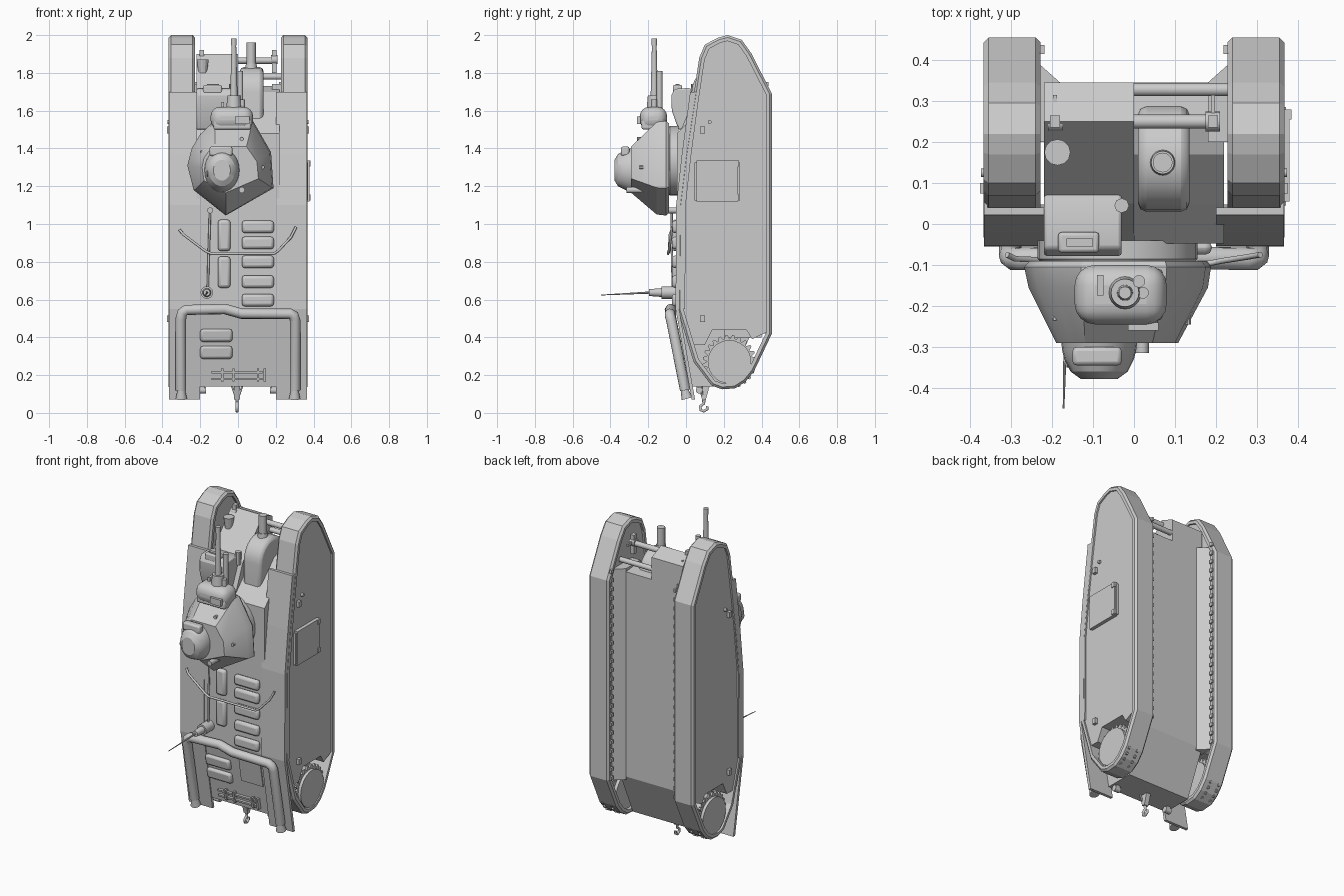
import bpy, bmesh
from math import sin, cos, pi, radians
from mathutils import Vector


def finish(name, bm, bevel=0, smooth=True, segments=2):
    bmesh.ops.recalc_face_normals(bm, faces=bm.faces)
    me = bpy.data.meshes.new(name)
    bm.to_mesh(me)
    bm.free()
    ob = bpy.data.objects.new(name, me)
    bpy.context.collection.objects.link(ob)
    if bevel:
        m = ob.modifiers.new("bevel", 'BEVEL')
        m.width, m.segments = bevel, segments
    if smooth:
        bpy.context.view_layer.objects.active = ob
        ob.select_set(True)
        bpy.ops.object.shade_smooth_by_angle(angle=radians(28))
        ob.select_set(False)
    return ob


def loft(name, rings, loop=False, **kw):
    bm = bmesh.new()
    vs = [[bm.verts.new(p) for p in r] for r in rings]
    n = len(rings[0])
    for a, b in zip(vs, vs[1:] + (vs[:1] if loop else [])):
        for i in range(n):
            bm.faces.new((a[i], a[(i + 1) % n], b[(i + 1) % n], b[i]))
    if not loop:
        bm.faces.new(vs[0])
        bm.faces.new(vs[-1])
    return finish(name, bm, **kw)


def at_x(pts, x):
    return [(x, y, z) for y, z in pts]


def side_prism(name, pts, x0, x1, **kw):
    return loft(name, [at_x(pts, x0), at_x(pts, x1)], **kw)


def box(name, x, y, z, bevel=0, **kw):
    return side_prism(name, [(y[0], z[0]), (y[1], z[0]), (y[1], z[1]), (y[0], z[1])],
                      x[0], x[1], bevel=bevel, **kw)


def cyl(name, a, b, r, r2=None, n=20):
    a, b = Vector(a), Vector(b)
    bm = bmesh.new()
    bmesh.ops.create_cone(bm, cap_ends=True, segments=n, radius1=r,
                          radius2=r if r2 is None else r2, depth=(b - a).length)
    q = (b - a).to_track_quat('Z', 'Y').to_matrix().to_4x4()
    q.translation = (a + b) / 2
    bm.transform(q)
    return finish(name, bm)


def pipe(name, pts, r):
    cu = bpy.data.curves.new(name, 'CURVE')
    cu.dimensions, cu.bevel_depth, cu.bevel_resolution, cu.use_fill_caps = '3D', r, 3, True
    sp = cu.splines.new('POLY')
    sp.points.add(len(pts) - 1)
    for p, c in zip(sp.points, pts):
        p.co = (*c, 1)
    ob = bpy.data.objects.new(name, cu)
    bpy.context.collection.objects.link(ob)


def ovals(name, cx, cz, specs, n=24):
    return loft(name, [[(cx + rx * cos(2 * pi * i / n), y, cz + rz * sin(2 * pi * i / n))
                        for i in range(n)] for y, rx, rz in specs])


def inset(pts, d):
    out = []
    for i, p in enumerate(pts):
        p, a, b = Vector(p), Vector(pts[i - 1]), Vector(pts[(i + 1) % len(pts)])
        e, f = (p - a).normalized(), (b - p).normalized()
        n1, n2 = Vector((e.y, -e.x)), Vector((f.y, -f.x))
        m = (n1 + n2).normalized()
        out.append(tuple(p + m * d / m.dot(n1)))
    return out


# Track loop outline (y, z), clockwise as seen from the right
TRACK = [(-.045, .55), (-.04, 1.1), (-.01, 1.35), (.07, 1.88), (.1, 1.95), (.17, 1.987), (.22, 2),
         (.295, 1.975), (.345, 1.905), (.455, 1.69), (.455, .42), (.36, .22),
         (.315, .165), (.26, .13), (.19, .125), (.135, .145), (.04, .27)]
inner, lip = inset(TRACK, .03), inset(TRACK, .012)
panel = [p for p in inner if p[1] > .4] + [(.35, .39), (.32, .44), (.14, .44), (.1, .36), (.035, .36)]
FENDER = [(.022, 1.7), (-.022, 1.37), (-.052, 1.1), (-.055, .55), (.03, .07)]

for s in (1, -1):
    # Tracks, side armour and sprockets
    loft("track", [at_x(inner, s * .228), at_x(lip, s * .228), at_x(TRACK, s * .24),
                   at_x(TRACK, s * .355), at_x(lip, s * .367), at_x(inner, s * .367)],
         loop=True, smooth=False)
    side_prism("side_armour", panel, s * .24, s * .357, smooth=False)
    gear = [(.23 + r * cos(a), .27 + r * sin(a)) for k in range(24)
            for r, a in ((.122, k * pi / 12), (.142, (k + .3) * pi / 12), (.142, (k + .6) * pi / 12),
                         (.122, (k + .9) * pi / 12))]
    for x in (.27, .33):
        side_prism("sprocket", gear, s * x, s * (x + .012), smooth=False)
    cyl("sprocket_cover", (s * .25, .23, .27), (s * .36, .23, .27), .115, n=28)
    # Fenders with end wedges
    side_prism("fender", FENDER + [(y + .018, z) for y, z in FENDER[::-1]], s * .2, s * .366, smooth=False)
    side_prism("fender_skirt", FENDER[:4] + [(y + .05, z) for y, z in FENDER[3::-1]],
               s * .358, s * .366, smooth=False)
    # Sloped inner sponson with roller row
    for k in range(24):
        z = .42 + k * .057
        box("track_guide", (s * .218, s * .23), (.415, .437), (z, z + .022), smooth=False)
    loft("sponson_slope", [[(s * .18, .345, z), (s * .242, .40, z), (s * .242, .2, z), (s * .18, .2, z)]
                           for z in (.4, 1.74)], smooth=False)
    # Side fittings
    for z in (.48, 1.48):
        box("side_step", (s * .355, s * .376), (.075, .1), (z, z + .035))
    cyl("side_lug", (s * .36, .125, 1.54), (s * .374, .125, 1.54), .01)
    # Rear shackles and exhaust ends
    cyl("rear_eye", (s * .17, .07, .12), (s * .21, .07, .12), .018)
    box("rear_eye_bracket", (s * .178, s * .202), (.055, .085), (.12, .16))
    cyl("exhaust_tip", (s * .3, -.012, .14), (s * .3, .005, .075), .016, .03)
    # Front tow fittings
    cyl("front_eye", (s * .175, .25, 1.87), (s * .21, .25, 1.87), .024)
    box("front_eye_pin", (s * .188, s * .198), (.25, .315), (1.865, 1.88))
    box("front_eye_bracket", (s * .18, s * .205), (.235, .265), (1.8, 1.92))

# Hull: left and right halves differ at the nose
REAR = [(.345, .42), (.22, .14), (.025, .14), (-.048, .55)]
side_prism("hull_left", REAR + [(-.048, 1.45), (.05, 1.68), (.25, 1.9), (.345, 1.86)], -.22, 0, smooth=False)
side_prism("hull_right", REAR + [(-.048, 1.48), (.05, 1.58), (.17, 1.7), (.25, 1.73), (.345, 1.72)],
           0, .22, smooth=False)
# Hull gun casing, barrel and cross rails
arc = [(.16 - .13 * cos(k * pi / 12), 1.70 + .13 * sin(k * pi / 12)) for k in range(13)]
side_prism("gun_casing", arc + [(.29, 1.62), (.03, 1.5)], .01, .135, bevel=.02)
cyl("hull_gun", (.07, .15, 1.8), (.07, .15, 1.96), .024)
cyl("hull_gun_bore_ring", (.07, .15, 1.80), (.07, .15, 1.85), .034, .028)
cyl("front_rail", (0, .25, 1.865), (.21, .25, 1.865), .017)
cyl("lower_rail", (0, .328, 1.78), (.23, .328, 1.78), .016)
# Driver's cab, visor, lamp and periscope
side_prism("driver_cab", [(-.04, 1.5), (-.075, 1.6), (-.078, 1.68), (-.06, 1.715), (.01, 1.72), (.08, 1.7), (.08, 1.5)],
           -.22, -.03, bevel=.008)
box("driver_visor", (-.185, -.085), (-.07, -.02), (1.69, 1.735), bevel=.008)
box("visor_slot", (-.165, -.1), (-.055, -.035), (1.73, 1.742))
cyl("headlamp", (-.187, .175, 1.80), (-.187, .175, 1.87), .022, .032, n=12)
cyl("cab_bolt", (-.03, .045, 1.66), (-.03, .045, 1.74), .018, n=8)

# Turret ring and body
ovals("turret_ring", -.04, 1.335, [(-.04, .195, .185), (-.085, .195, .185), (-.11, .17, .165)], 32)
base = [(-.268, 1.31), (-.245, 1.4), (-.2, 1.475), (-.13, 1.545), (.08, 1.545), (.175, 1.38),
        (.188, 1.19), (-.065, 1.045), (-.235, 1.18)]
roof = [(-.19, 1.3), (-.18, 1.35), (-.155, 1.385), (-.12, 1.41), (.045, 1.41), (.1, 1.33),
        (.108, 1.24), (-.065, 1.165), (-.18, 1.23)]
loft("turret", [[(x * .95, -.09, 1.3 + (z - 1.3) * .95) for x, z in base], [(x, -.105, z) for x, z in base],
                [(x * .96, -.155, 1.3 + (z - 1.3) * .98) for x, z in base], [(x, -.29, z) for x, z in roof]])
# Cupola
ovals("cupola", -.085, 1.285, [(-.27, .095, .12), (-.31, .09, .11), (-.33, .085, .10), (-.36, .07, .085), (-.378, .045, .055)])
box("cupola_visor", (-.15, -.03), (-.345, -.3), (1.36, 1.41), bevel=.01)
cyl("cupola_sight", (-.165, -.33, 1.27), (-.145, -.33, 1.27), .02)
cyl("roof_vent", (.02, -.2, 1.18), (.02, -.315, 1.18), .016)
# Mantlet and turret guns
box("mantlet", (-.145, .08), (-.245, -.1), (1.5, 1.62), bevel=.05, segments=4)
box("mantlet_base", (-.13, .07), (-.235, -.11), (1.5, 1.555), bevel=.01)
cyl("gun_sleeve", (-.022, -.168, 1.59), (-.022, -.168, 1.68), .042, .034)
cyl("turret_gun", (-.022, -.168, 1.65), (-.022, -.168, 1.965), .02, .012)
cyl("turret_gun_muzzle", (-.022, -.168, 1.945), (-.022, -.168, 1.982), .015)
cyl("machine_gun", (.012, -.14, 1.58), (.012, -.14, 1.81), .015)
cyl("small_sight", (.022, -.168, 1.58), (.022, -.168, 1.66), .014)
box("sight_bracket", (-.09, -.075), (-.175, -.125), (1.58, 1.645))
box("mantlet_plate", (-.015, .06), (-.26, -.24), (1.53, 1.57))
for x, y, z in ((-.19, -.235, 1.38), (.13, -.245, 1.3), (.02, -.26, 1.45)):
    cyl("turret_lug", (x, y + .03, z), (x, y, z), .01, n=10)

# Engine deck louvres
for z in (.985, .9, .8, .695, .597):
    box("cross_louvre", (.02, .19), (-.075, -.04), (z - .033, z + .033), bevel=.016)
for z in (.745, .94):
    box("long_louvre", (-.107, -.04), (-.075, -.04), (z - .083, z + .083), bevel=.016)


def deck(z, d=0):  # height of the sloped rear deck
    return -.048 + (.55 - z) * .178 - d


def slope_box(name, x, z, d, bevel=0):
    side_prism(name, [(deck(z[0], d), z[0]), (deck(z[1], d), z[1]),
                      (deck(z[1]) + .01, z[1]), (deck(z[0]) + .01, z[0])], *x, bevel=bevel)


for z in (.32, .41):
    slope_box("rear_louvre", (-.2, -.03), (z - .034, z + .034), .025, .014)
slope_box("rear_hatch", (.032, .185), (.325, .475), .006)
for z in (.18, .215):
    slope_box("tool_bar", (-.14, .13), (z - .006, z + .006), .018)
for x in (-.09, -.03, .1, .135):
    slope_box("tool_clamp", (x, x + .012), (.165, .235), .024)

# Exhaust pipes, tow cable and aerial
pipe("exhaust", [(-.302, -.005, .12), (-.302, -.078, .5), (-.295, -.085, .53), (-.275, -.085, .545), (-.07, -.08, .55),
                 (.02, -.08, .525), (.275, -.085, .525), (.295, -.085, .515), (.302, -.078, .49), (.302, -.005, .12)], .028)
pipe("tow_cable", [(-.31, -.075, .97), (-.29, -.085, .945), (-.17, -.09, .855), (-.14, -.095, .843),
                   (.19, -.095, .843), (.215, -.09, .86), (.28, -.08, .93), (.308, -.075, .985)], .007)
cyl("aerial_mount", (-.165, -.04, .637), (-.165, -.13, .637), .033)
cyl("aerial_base", (-.165, -.12, .637), (-.165, -.195, .637), .024, .018)
cyl("aerial", (-.165, -.19, .637), (-.172, -.45, .624), .006, .002, n=8)
pipe("aerial_conduit", [(-.16, -.07, .66), (-.155, -.075, .85), (-.148, -.075, 1.06)], .006)
cyl("conduit_end", (-.147, -.05, 1.072), (-.147, -.09, 1.072), .016)

# Side door (right side only)
box("side_door", (.35, .379), (.055, .275), (1.12, 1.335), smooth=False)
box("door_frame", (.35, .371), (.045, .285), (1.125, 1.325), smooth=False)
for z in (1.14, 1.32):
    box("door_hinge", (.36, .384), (.255, .28), (z - .015, z + .015))

# Rear tow hook
side_prism("hook_bracket", [(.06, .16), (.13, .16), (.105, .07), (.085, .07)], -.02, .01)
pipe("tow_hook", [(-.005, .095, .11), (-.005, .095, .05), (-.005, .075, .035), (-.005, .078, .015),
                  (-.005, .095, .009), (-.005, .112, .02), (-.005, .113, .035)], .008)
for s in (-1, 1):
    pipe("hook_stay", [(-.005 + s * .03, .08, .15), (-.005, .09, .06)], .005)
